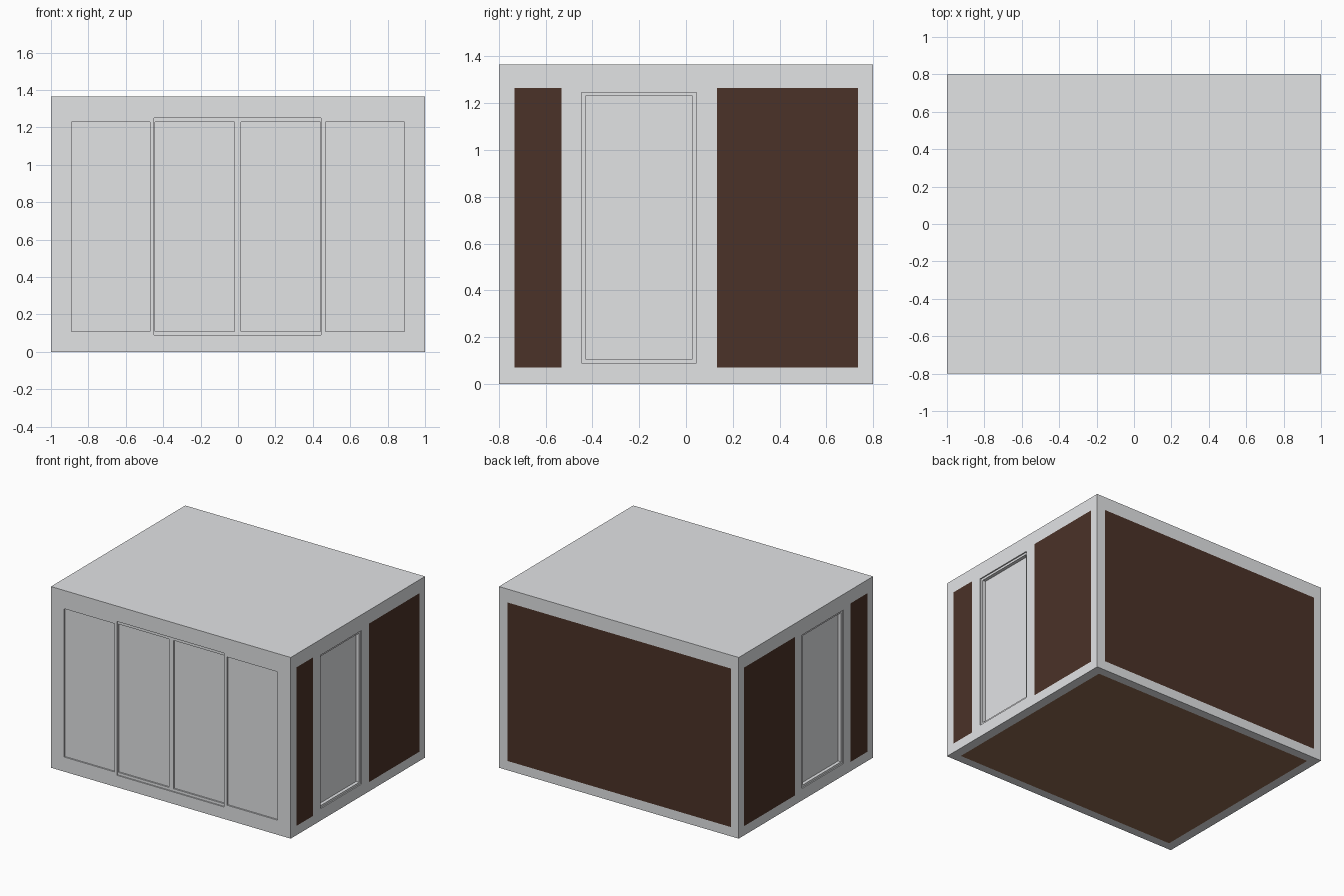
import bpy, bmesh
from mathutils import Vector

if "Cube" in bpy.data.objects:
    bpy.data.objects.remove(bpy.data.objects["Cube"], do_unlink=True)

X, Y, H = 1.0, 0.8, 1.366
REVEAL, DOOR_DEPTH, WINDOW_DEPTH, PANE = 0.009, 0.03, 0.016, 0.005
UP = Vector((0, 0, 1))


def material(name, rgb):
    m = bpy.data.materials.new(name)
    m.use_nodes = True
    m.diffuse_color = (*rgb, 1)
    m.node_tree.nodes["Principled BSDF"].inputs["Base Color"].default_value = (*rgb, 1)
    return m


grey = material("pale grey", (0.76, 0.77, 0.785))
wood = material("dark brown wood", (0.070, 0.032, 0.021))
floor_wood = material("warm brown floor", (0.27, 0.14, 0.078))


def make_object(name, bm, mats):
    mesh = bpy.data.meshes.new(name)
    bm.to_mesh(mesh)
    bm.free()
    for m in mats:
        mesh.materials.append(m)
    obj = bpy.data.objects.new(name, mesh)
    bpy.context.collection.objects.link(obj)


def add_box(bm, low, high):
    low, high = Vector(low), Vector(high)
    verts = bmesh.ops.create_cube(bm, size=1)["verts"]
    bmesh.ops.scale(bm, vec=high - low, verts=verts)
    bmesh.ops.translate(bm, vec=(low + high) / 2, verts=verts)


def find_face(bm, normal, point):
    for f in bm.faces:
        if (f.normal.dot(normal) > 0.99
                and abs((f.verts[0].co - point).dot(normal)) < 0.001
                and bmesh.geometry.intersect_face_point(f, point)):
            return f


def cut_rectangle(bm, normal, low, high):
    """Cut one rectangle out of the flat wall it lies on and return its face."""
    low, high = Vector(low), Vector(high)
    mid = (low + high) / 2
    for axis in range(3):
        if abs(normal[axis]) > 0.5:
            continue
        direction = Vector([float(i == axis) for i in range(3)])
        for corner in (low, high):
            bm.normal_update()
            f = find_face(bm, normal, mid)
            bmesh.ops.bisect_plane(bm, geom=[f, *f.edges, *f.verts], dist=1e-5,
                                   plane_co=corner, plane_no=direction)
    bm.normal_update()
    return find_face(bm, normal, mid)


def push(bm, face, border, depth):
    bmesh.ops.inset_individual(bm, faces=[face], thickness=border, depth=-depth)
    bm.normal_update()


# Cabin shell
shell = bmesh.new()
add_box(shell, (-X, -Y, 0), (X, Y, H))
shell.normal_update()

# Wood cladding on the sides and back, lighter boards underneath
clad = [(Vector((0, 1, 0)), (-0.935, Y, 0.07), (0.93, Y, 1.265), 1),
        (-UP, (-0.93, -0.735, 0), (0.93, 0.735, 0), 2)]
for side in (-1, 1):
    for y0, y1 in ((-0.733, -0.532), (0.132, 0.735)):
        clad.append((Vector((side, 0, 0)), (side * X, y0, 0.07), (side * X, y1, 1.265), 1))
for normal, low, high, slot in clad:
    cut_rectangle(shell, normal, low, high).material_index = slot

panes = []

# Side doors, each a stepped recess
for side, label in ((1, "left"), (-1, "right")):
    n = Vector((side, 0, 0))
    door = cut_rectangle(shell, n, (side * X, -0.447, 0.09), (side * X, 0.045, 1.247))
    push(shell, door, 0, REVEAL)
    push(shell, door, 0.023, 0)
    push(shell, door, 0, DOOR_DEPTH)
    panes.append((label + "_door_pane", n, [v.co.copy() for v in door.verts]))

# Fixed front windows beside a recessed pair of sliding doors
FRONT = Vector((0, -1, 0))
opening = cut_rectangle(shell, FRONT, (-0.45, -Y, 0.09), (0.445, -Y, 1.25))
push(shell, opening, 0, REVEAL)
for name, x0, x1, step in (("right_window_pane", -0.89, -0.47, 0),
                           ("right_sliding_pane", -0.445, -0.02, REVEAL),
                           ("left_sliding_pane", 0.017, 0.442, REVEAL),
                           ("left_window_pane", 0.468, 0.89, 0)):
    y = -Y + step
    window = cut_rectangle(shell, FRONT, (x0, y, 0.11), (x1, y, 1.228))
    push(shell, window, 0, WINDOW_DEPTH)
    panes.append((name, FRONT, [v.co.copy() for v in window.verts]))

make_object("cabin_shell", shell, [grey, wood, floor_wood])

# Thin panes seated at the back of each recess
for name, normal, corners in panes:
    points = corners + [c + normal * PANE for c in corners]
    low = [min(p[i] for p in points) for i in range(3)]
    high = [max(p[i] for p in points) for i in range(3)]
    bm = bmesh.new()
    add_box(bm, low, high)
    make_object(name, bm, [grey])
